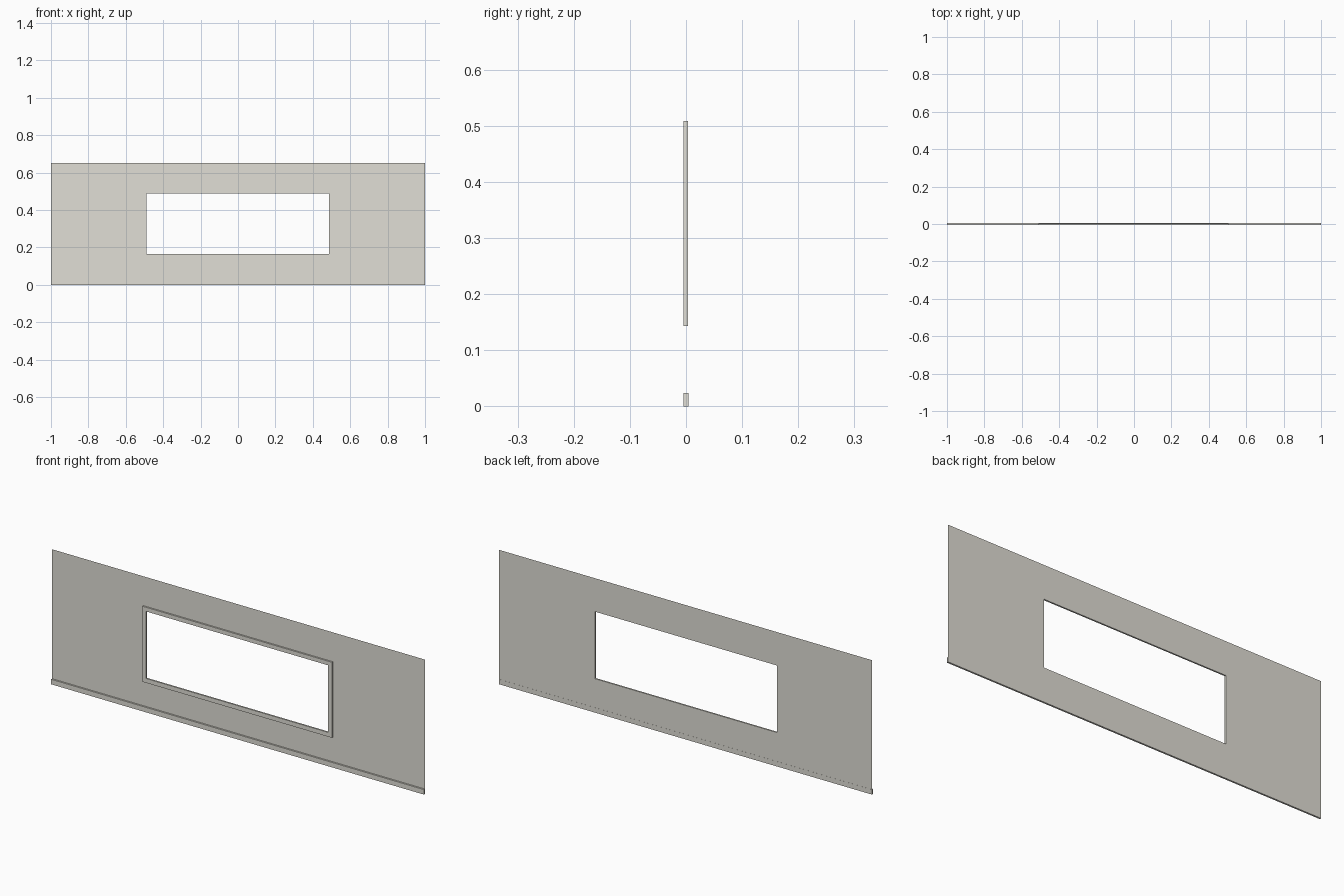
import bpy, bmesh

if "Cube" in bpy.data.objects:
    bpy.data.objects.remove(bpy.data.objects["Cube"])

paint = bpy.data.materials.new("warm off-white paint")
paint.diffuse_color = (0.75, 0.735, 0.67, 1.0)
paint.use_nodes = True
paint.node_tree.nodes["Principled BSDF"].inputs["Base Color"].default_value = paint.diffuse_color

WALL_Y = 0.0037                            # plane of the thin wall sheet
HOLE = (-0.49, 0.486, 0.164, 0.489)        # x0, x1, z0, z1
FRAME = (-0.51, 0.506, 0.143, 0.509)


def finish(name, bm):
    mesh = bpy.data.meshes.new(name)
    bm.to_mesh(mesh)
    bm.free()
    mesh.materials.append(paint)
    obj = bpy.data.objects.new(name, mesh)
    bpy.context.collection.objects.link(obj)
    return obj


def loop(bm, rect, y):
    x0, x1, z0, z1 = rect
    return [bm.verts.new((x, y, z)) for x, z in ((x0, z0), (x1, z0), (x1, z1), (x0, z1))]


def bridge(bm, a, b):
    for i in range(4):
        j = (i + 1) % 4
        bm.faces.new((a[i], a[j], b[j], b[i]))


# wall: a single sheet with a window opening
bm = bmesh.new()
bridge(bm, loop(bm, (-1, 1, 0, 0.651), WALL_Y), loop(bm, HOLE, WALL_Y))
finish("wall_panel", bm)

# window frame: rectangular ring standing proud of the wall front
bm = bmesh.new()
rings = [loop(bm, FRAME, -0.0041), loop(bm, HOLE, -0.0041),
         loop(bm, HOLE, 0.0034), loop(bm, FRAME, 0.0034)]
for k in range(4):
    bridge(bm, rings[k], rings[(k + 1) % 4])
bmesh.ops.recalc_face_normals(bm, faces=bm.faces)
finish("window_frame", bm)

# skirting board along the foot of the wall, its back just behind the sheet
bm = bmesh.new()
bmesh.ops.create_cube(bm, size=1)
bmesh.ops.scale(bm, verts=bm.verts, vec=(2, 0.0084, 0.024))
bmesh.ops.translate(bm, verts=bm.verts, vec=(0, 0, 0.012))
finish("skirting_board", bm)
